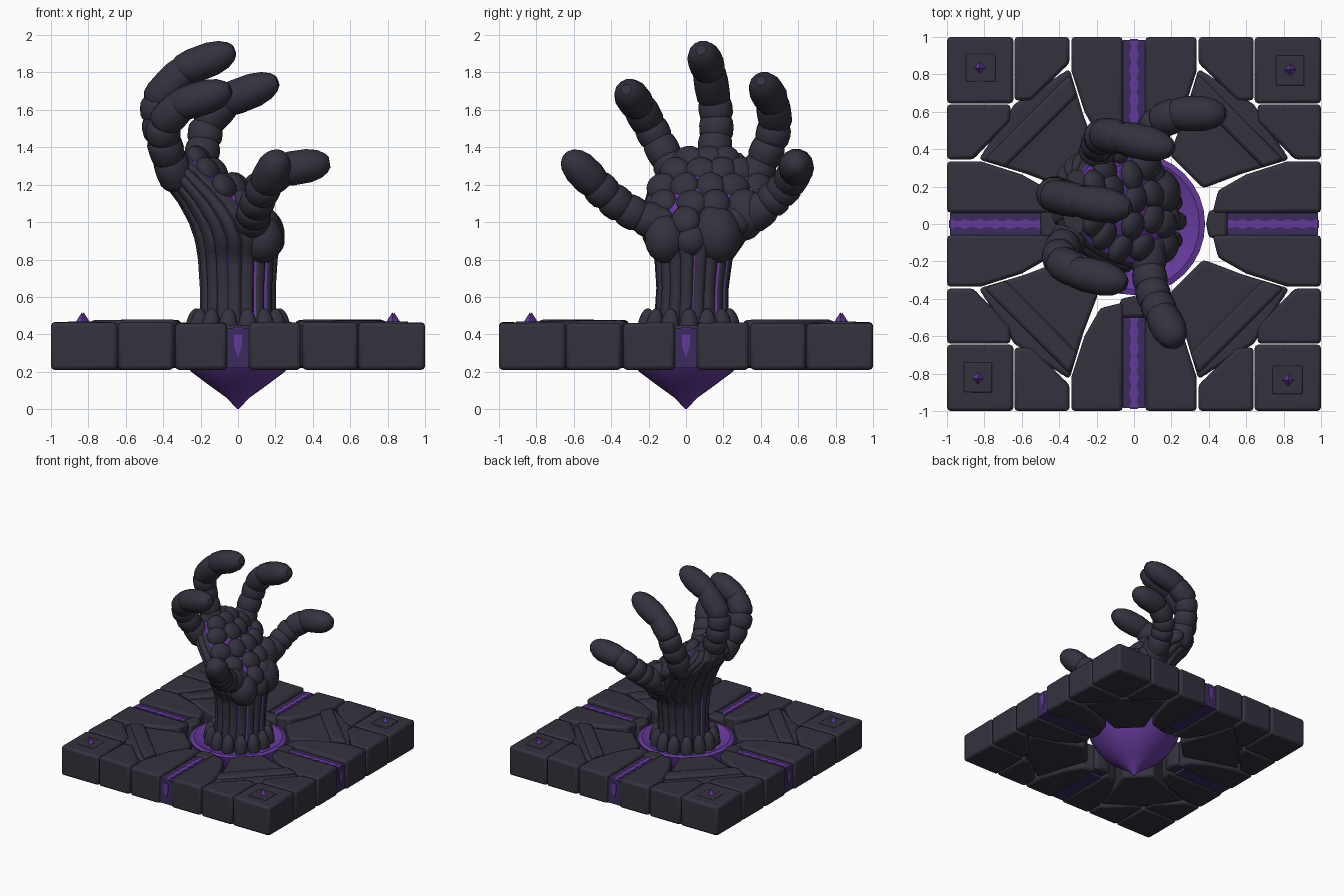
import bpy, bmesh, math, random
from mathutils import Vector, Matrix

if "Cube" in bpy.data.objects:
    bpy.data.objects.remove(bpy.data.objects["Cube"])

random.seed(4)


def material(name, rgb):
    m = bpy.data.materials.new(name)
    m.diffuse_color = (*rgb, 1)
    m.use_nodes = True
    m.node_tree.nodes["Principled BSDF"].inputs["Base Color"].default_value = m.diffuse_color
    return m


STONE = material("dark stone", (0.034, 0.032, 0.048))
GLOW = material("bright purple", (0.13, 0.042, 0.33))
DIM = material("dim purple", (0.045, 0.025, 0.11))


def finish(name, bm, mats, angle=35, bevel=0):
    bmesh.ops.recalc_face_normals(bm, faces=bm.faces)
    me = bpy.data.meshes.new(name)
    bm.to_mesh(me)
    bm.free()
    for m in mats:
        me.materials.append(m)
    me.polygons.foreach_set("use_smooth", [True] * len(me.polygons))
    me.set_sharp_from_angle(angle=math.radians(angle))
    ob = bpy.data.objects.new(name, me)
    bpy.context.collection.objects.link(ob)
    if bevel:
        b = ob.modifiers.new("worn edges", "BEVEL")
        b.width, b.segments, b.limit_method = bevel, 2, "ANGLE"
    return ob


def loft(bm, rings, caps=True):
    """Skin a list of closed rings of points; returns side faces by row."""
    vs = [[bm.verts.new(p) for p in r] for r in rings]
    n = len(vs[0])
    rows = [[bm.faces.new((a[i], a[(i + 1) % n], b[(i + 1) % n], b[i])) for i in range(n)]
            for a, b in zip(vs, vs[1:])]
    if caps:
        bm.faces.new(vs[0][::-1])
        bm.faces.new(vs[-1])
    return rows


def prism(bm, pts, z0, z1, rot=0, tilt=0.0):
    m = Matrix.Rotation(rot, 3, "Z")
    loft(bm, [[m @ Vector((x, y, z0)) for x, y in pts],
              [m @ Vector((x, y, z1 + random.uniform(-tilt, tilt))) for x, y in pts]])


def lump(bm, c, size, normal, roll=0):
    """Flattened stone facing the given normal."""
    q = Vector(normal).to_track_quat("Z", "Y").to_matrix().to_4x4()
    bmesh.ops.create_icosphere(bm, subdivisions=3, radius=1, matrix=Matrix.Translation(c) @ q
                               @ Matrix.Rotation(roll, 4, "Z") @ Matrix.Diagonal((*size, 1)))


def bead(bm, a, b, r, profile, over):
    """Barrel-shaped finger link between two points."""
    a, b = Vector(a), Vector(b)
    d = b - a
    q = d.to_track_quat("Z", "Y")
    rings = []
    for t, k in profile:
        t = -over + t * (1 + over) if t < 0.5 else t
        rings.append([a + d * t + q @ Vector((math.cos(i * math.tau / 14), math.sin(i * math.tau / 14), 0)) * r * k
                      for i in range(14)])
    loft(bm, rings)


# ---- base plate: four identical quarters of stone blocks ----
corner = [(0.645, 0.645), (1, 0.645), (1, 1), (0.645, 1)]
edge_a = [(0.345, 0.86), (0.55, 0.66), (0.64, 0.66), (0.64, 1), (0.345, 1)]
edge_b = [(y, x) for x, y in edge_a][::-1]
inner = [(0.345, 0.83), (0.27, 0.58), (0.19, 0.37), (0.37, 0.19), (0.58, 0.27), (0.83, 0.345), (0.64, 0.64)]
side = [(0.06, 0.42), (0.18, 0.45), (0.265, 0.6), (0.335, 0.82), (0.335, 1), (0.06, 1)]
side_m = [(-x, y) for x, y in side][::-1]
nose = [(-0.075, 0.4), (0, 0.385), (0.075, 0.4), (0.075, 0.5), (-0.075, 0.5)]
bar = [(0.345, 0.8), (0.8, 0.345), (0.69, 0.3), (0.3, 0.69)]

blocks, bars, plates = bmesh.new(), bmesh.new(), bmesh.new()
strips, cores, gems = bmesh.new(), bmesh.new(), bmesh.new()
for k in range(4):
    rot = k * math.pi / 2
    m4 = Matrix.Rotation(rot, 4, "Z")
    for poly in (corner, edge_a, edge_b, side, side_m):
        prism(blocks, poly, 0.21, 0.462, rot, 0.004)
    prism(blocks, inner, 0.22, 0.448, rot, 0.006)
    prism(blocks, nose, 0.23, 0.45, rot)
    prism(bars, bar, 0.40, 0.475, rot, 0.006)
    # corner plate with a small crystal
    prism(plates, [(0.76, 0.74), (0.91, 0.74), (0.91, 0.9), (0.76, 0.9)], 0.45, 0.469, rot)
    bmesh.ops.create_cone(gems, segments=4, radius1=0.035, radius2=0, depth=0.055,
                          matrix=m4 @ Matrix.Translation((0.835, 0.825, 0.49)))
    # glowing channel: dim body, bright wavy core, bright wedge on the outer end
    prism(strips, [(-0.06, 0.5), (0.06, 0.5), (0.06, 0.985), (-0.06, 0.985)], 0.22, 0.43, rot)
    ys = [0.5 + i * 0.485 / 12 for i in range(13)]
    ws = [0.014 if i % 2 else 0.026 for i in range(13)]
    prism(cores, [(w, y) for w, y in zip(ws, ys)] + [(-w, y) for w, y in zip(ws[::-1], ys[::-1])],
          0.428, 0.436, rot)
    wedge = [(-0.022, 0.40), (0.022, 0.40), (0.02, 0.34), (0, 0.27), (-0.02, 0.34)]
    loft(cores, [[m4 @ Vector((x, y, z)) for x, z in wedge] for y in (0.98, 0.99)])
finish("base_blocks", blocks, [STONE], bevel=0.02)
finish("diagonal_bars", bars, [STONE], bevel=0.02)
finish("corner_plates", plates, [STONE], bevel=0.006)
finish("channel_strips", strips, [DIM])
finish("channel_cores", cores, [GLOW])
finish("corner_crystals", gems, [GLOW])

# ---- purple crystal bowl under the hand ----
bowl = bmesh.new()
profile = [(0.004, 0.0), (0.06, 0.06), (0.15, 0.125), (0.25, 0.2), (0.32, 0.29), (0.365, 0.37),
           (0.38, 0.42), (0.35, 0.43), (0.29, 0.40), (0.1, 0.38)]
loft(bowl, [[(r * math.cos(i * math.tau / 32), r * math.sin(i * math.tau / 32), z) for i in range(32)]
            for r, z in profile])
finish("crystal_bowl", bowl, [GLOW], 40)

# ---- forearm and palm: ridged loft of (z, centre x, centre y, half x, half y) ----
SECT = [(0.38, 0, 0.02, 0.215, 0.21), (0.5, 0, 0.03, 0.2, 0.195), (0.65, 0, 0.035, 0.2, 0.19),
        (0.8, 0, 0.04, 0.21, 0.205), (0.9, 0, 0.045, 0.225, 0.27), (1.0, -0.035, 0.06, 0.225, 0.3),
        (1.1, -0.1, 0.09, 0.215, 0.31), (1.2, -0.19, 0.12, 0.2, 0.31), (1.3, -0.29, 0.12, 0.155, 0.24),
        (1.37, -0.31, 0.12, 0.08, 0.17)]


def section(z):
    for a, b in zip(SECT, SECT[1:]):
        if z <= b[0]:
            t = (z - a[0]) / (b[0] - a[0])
            return [p + (q - p) * t for p, q in zip(a, b)]
    return SECT[-1]


arm = bmesh.new()
RIDGES, STEP = 17, 8
N = RIDGES * STEP
rings = []
for j in range(27):
    z, cx, cy, rx, ry = section(0.38 + j * 0.99 / 26)
    depth = 0.10 if z < 1.0 else 0.06
    ring = []
    for i in range(N):
        t = i * math.tau / N
        k = 1.02 - depth * (1 - abs(math.sin(math.pi * i / STEP))) ** 2
        ring.append((cx + rx * k * math.cos(t), cy + ry * k * math.sin(t), z))
    rings.append(ring)
for row in loft(arm, rings):
    for i, f in enumerate(row):
        c = f.calc_center_median()
        front = math.cos((i + 0.5) * math.tau / N) > 0.35
        crack = i % STEP == 0 and (i // STEP) % 3 != 1 and c.z < 0.85
        if (front and c.z > 0.95) or crack:
            f.material_index = 1
finish("forearm_and_palm", arm, [STONE, GLOW], 40)

# ---- palm pads: staggered flattened stones over the purple core ----
pads = bmesh.new()
for z, y0, n, gap in [(1.01, -0.14, 4, 0.14), (1.1, -0.12, 4, 0.14), (1.19, -0.13, 5, 0.13),
                      (1.275, -0.05, 4, 0.12), (1.335, 0.02, 3, 0.1)]:
    for i in range(n):
        y = y0 + i * gap + random.uniform(-0.012, 0.012)
        _, cx, cy, rx, ry = section(z)
        u = max(-0.9, min(0.9, (y - cy) / ry))
        x = cx + rx * math.sqrt(1 - u * u)
        lump(pads, (x - 0.012, y, z), (0.085, 0.078, 0.052), (0.8, u * 0.6, 0.5), random.uniform(0, 3))
lump(pads, (0.13, -0.11, 0.91), (0.11, 0.13, 0.11), (1, -0.3, 0))
lump(pads, (0.13, 0.17, 0.93), (0.13, 0.15, 0.12), (1, 0.3, 0))
lump(pads, (0.16, 0.03, 0.9), (0.09, 0.09, 0.09), (1, 0, 0))
lump(pads, (0.03, 0.31, 1.04), (0.11, 0.14, 0.12), (1, 0.6, 0))
finish("palm_pads", pads, [STONE], 40)

# ---- fingers: chains of barrel links ending in a blunt tapered tip ----
FINGERS = {
    "finger_thumb": [(.07, -.13, .99), (.08, -.25, 1.03), (.09, -.34, 1.08), (.12, -.42, 1.14),
                     (.15, -.49, 1.21), (.23, -.64, 1.36)],
    "finger_ring": [(-.32, -.04, 1.22), (-.37, -.1, 1.34), (-.4, -.155, 1.44), (-.4, -.2, 1.53),
                    (-.3, -.26, 1.63), (-.04, -.32, 1.71)],
    "finger_middle": [(-.33, .14, 1.24), (-.37, .15, 1.36), (-.41, .16, 1.46), (-.43, .165, 1.56),
                      (-.43, .15, 1.66), (-.28, .12, 1.82), (-.02, .08, 1.92)],
    "finger_index": [(-.2, .34, 1.18), (-.2, .41, 1.33), (-.18, .455, 1.43), (-.17, .48, 1.53),
                     (-.06, .46, 1.65), (.21, .4, 1.755)],
    "finger_outer": [(.04, .34, 1.02), (.08, .44, 1.1), (.1, .5, 1.15), (.14, .55, 1.21),
                     (.24, .59, 1.28), (.49, .59, 1.32)],
}
LINK = [(0, 0.6), (0.08, 0.84), (0.25, 0.97), (0.5, 1.0), (0.8, 0.96), (1.0, 0.84), (1.12, 0.6)]
TIP = [(0, 0.65), (0.1, 0.88), (0.3, 1.0), (0.55, 0.98), (0.78, 0.82), (0.93, 0.56), (1.0, 0.3)]
for name, path in FINGERS.items():
    bm = bmesh.new()
    last = len(path) - 2
    for i, (a, b) in enumerate(zip(path, path[1:])):
        bead(bm, a, b, 0.098 if i == 0 else 0.094, TIP if i == last else LINK, 0.2)
    finish(name, bm, [STONE], 38)

# ---- ring of pointed stones around the wrist ----
claws = bmesh.new()
for i in range(14):
    t = i * math.tau / 14
    d = Vector((math.cos(t), math.sin(t), 0))
    lump(claws, d * 0.235 + Vector((0, 0.015, 0.44)), (0.05, 0.045, 0.1), (d.x * -0.15, d.y * -0.15, 1))
finish("wrist_stones", claws, [STONE], 40)
